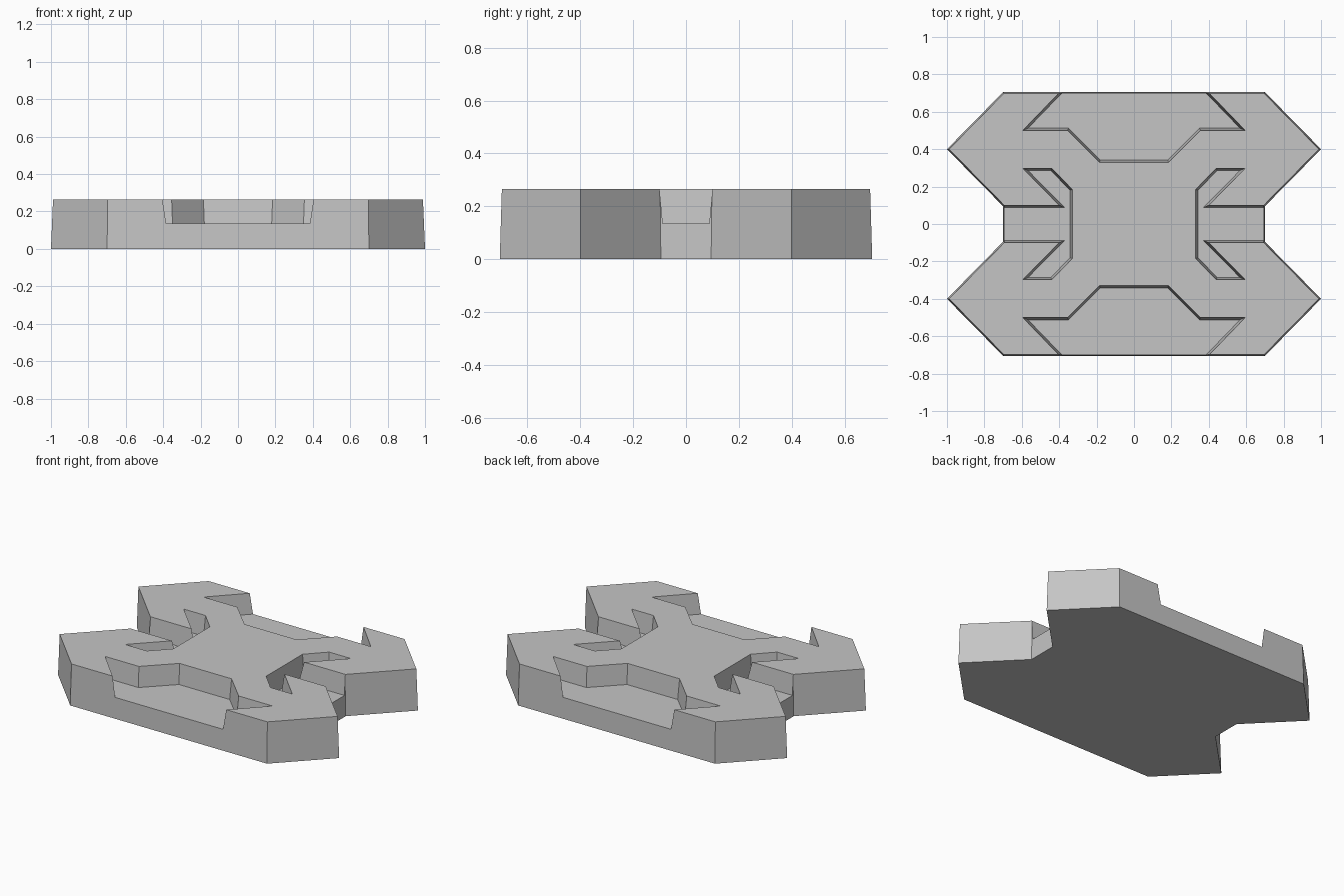
import bpy
import bmesh
from mathutils import Vector

HEIGHT = 0.265
FLOOR = 0.135

default = bpy.data.objects.get("Cube")
if default:
    bpy.data.objects.remove(default, do_unlink=True)

grey = bpy.data.materials.new("plain grey")
grey.use_nodes = True
grey.diffuse_color = (0.56, 0.56, 0.56, 1)
grey.node_tree.nodes["Principled BSDF"].inputs["Base Color"].default_value = grey.diffuse_color


def inset(points, amount):
    """Move every side of a counter-clockwise outline inwards."""
    result = []
    for i, p in enumerate(points):
        a = (p - points[i - 1]).normalized()
        b = (points[(i + 1) % len(points)] - p).normalized()
        na, nb = Vector((-a.y, a.x)), Vector((-b.y, b.x))
        result.append(p + (na + nb) * amount / (1 + na.dot(nb)))
    return result


def prism(name, points, low, high, draft_low=0, draft_high=0):
    """Prism with drafted walls from a counter-clockwise outline."""
    bm = bmesh.new()
    bottom = [bm.verts.new((*p, low)) for p in inset(points, draft_low)]
    top = [bm.verts.new((*p, high)) for p in inset(points, draft_high)]
    bm.faces.new(bottom[::-1])
    bm.faces.new(top)
    for i in range(len(points)):
        j = (i + 1) % len(points)
        bm.faces.new((bottom[i], bottom[j], top[j], top[i]))
    mesh = bpy.data.meshes.new(name)
    bm.to_mesh(mesh)
    bm.free()
    mesh.materials.append(grey)
    obj = bpy.data.objects.new(name, mesh)
    bpy.context.collection.objects.link(obj)
    return obj


def mirrored(half, sx, sy):
    """Close a half outline by reflecting it."""
    pts = [Vector(p) for p in half]
    return pts + [Vector((p.x * sx, p.y * sy)) for p in reversed(pts)]


# Body: four pointed arms joined by a straight centre
right_half = mirrored([(0.7, 0.095), (1, 0.4), (0.7, 0.705)][::-1], 1, -1)
outline = mirrored(right_half[::-1], -1, 1)
body = prism("connector_plate", outline, 0, HEIGHT, 0, 0.008)

# Recess outlines: hooked troughs front and back, hooked pockets at the sides
trough = mirrored([(0.185, 0.33), (0.355, 0.5), (0.595, 0.5), (0.305, 0.8)], -1, 1)
pocket = mirrored([(0.8, 0.1), (0.4, 0.1), (0.595, 0.298), (0.44, 0.298), (0.33, 0.185)], 1, -1)
turned = lambda pts: [-p for p in pts]
recesses = {"back_trough": trough, "front_trough": turned(trough),
            "left_pocket": pocket, "right_pocket": turned(pocket)}

for name, pts in recesses.items():
    cutter = prism(name + "_cutter", pts, FLOOR, 2 * HEIGHT - FLOOR, 0.012, -0.012)
    cutter.hide_render = True
    cutter.hide_viewport = True
    cut = body.modifiers.new(name, "BOOLEAN")
    cut.operation = "DIFFERENCE"
    cut.solver = "EXACT"
    cut.object = cutter
